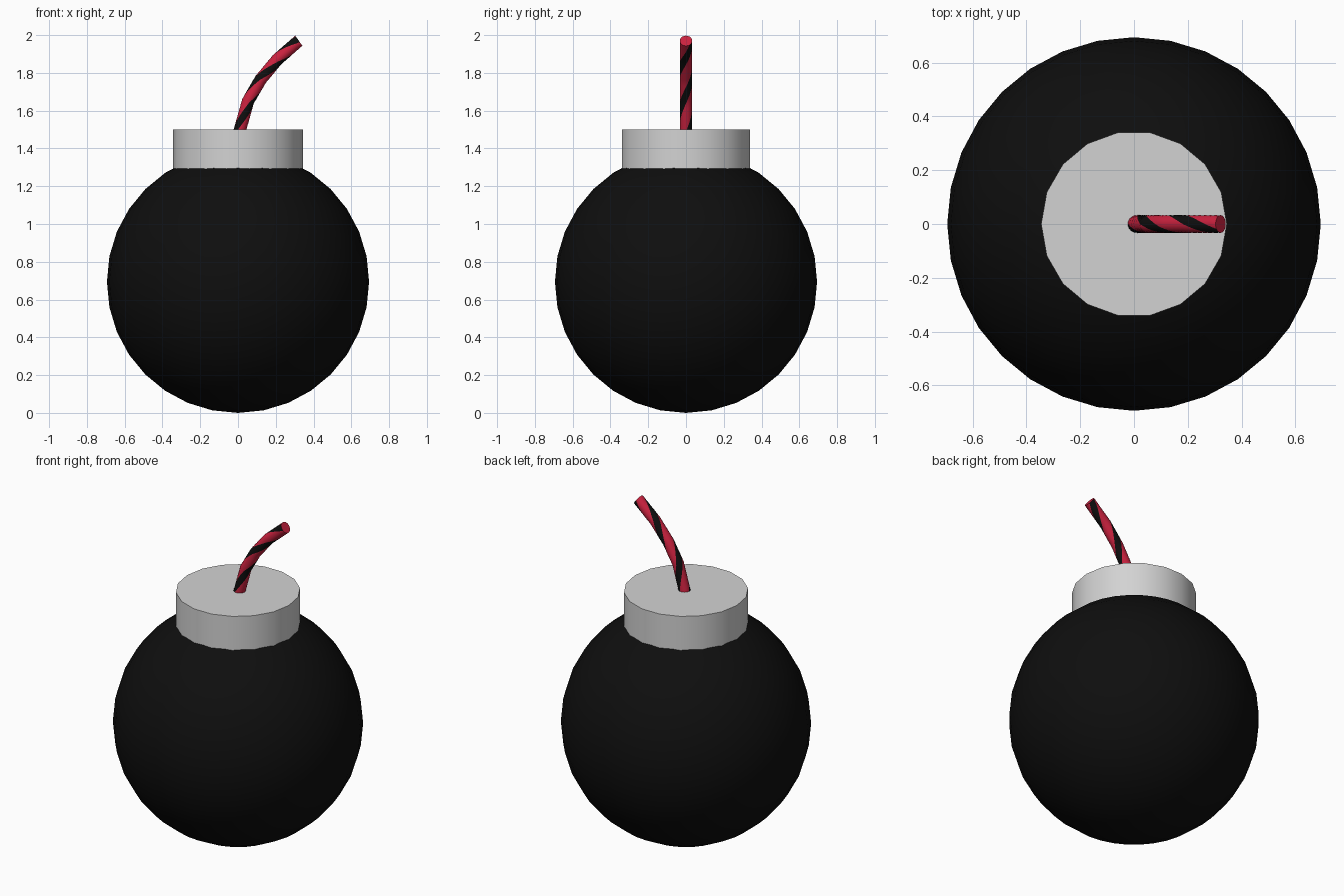
import bpy, bmesh, math
from mathutils import Vector

if "Cube" in bpy.data.objects:
    bpy.data.objects.remove(bpy.data.objects["Cube"])


def material(name, rgb):
    m = bpy.data.materials.new(name)
    m.diffuse_color = (*rgb, 1.0)
    m.use_nodes = True
    m.node_tree.nodes["Principled BSDF"].inputs["Base Color"].default_value = m.diffuse_color
    return m


black = material("black", (0.0045, 0.0045, 0.0045))
grey = material("light grey", (0.65, 0.65, 0.65))
red = material("red", (0.6, 0.016, 0.05))


def smooth(ob, angle):
    bpy.ops.object.select_all(action='DESELECT')
    ob.select_set(True)
    bpy.context.view_layer.objects.active = ob
    bpy.ops.object.shade_smooth_by_angle(angle=math.radians(angle))


# round body
R = 0.694
bpy.ops.mesh.primitive_uv_sphere_add(segments=32, ring_count=16, radius=R, location=(0, 0, R))
body = bpy.context.object
body.name = "body"
body.data.materials.append(black)
smooth(body, 40)

# cap: 18 sides with a corner on +x, sunk slightly into the body
bpy.ops.mesh.primitive_cylinder_add(vertices=18, radius=0.345, depth=0.22,
                                    location=(0, 0, 1.39), rotation=(0, 0, math.pi / 2))
cap = bpy.context.object
cap.name = "cap"
cap.data.materials.append(grey)
smooth(cap, 30)

# fuse path: x, z, lean from vertical in degrees
PATH = [(0.008, 1.49, 12), (0.053, 1.65, 22), (0.119, 1.764, 35),
        (0.207, 1.87, 45), (0.322, 1.97, 55)]
SIDES, STEPS, RADIUS, PITCH, START = 20, 6, 0.033, 0.53, 0.22

bm = bmesh.new()
rings, length, last = [], 0.0, None
for i in range((len(PATH) - 1) * STEPS + 1):
    k = min(i // STEPS, len(PATH) - 2)
    t = i / STEPS - k
    x, z, lean = (a + (b - a) * t for a, b in zip(PATH[k], PATH[k + 1]))
    p = Vector((x, 0, z))
    length += (p - last).length if last else 0
    last = p
    lean = math.radians(lean)
    up = Vector((-math.cos(lean), 0, math.sin(lean)))
    side = Vector((0, -1, 0))
    # each ring is turned so the face columns follow the twist
    twist = 2 * math.pi * (length - START) / PITCH
    ring = []
    for j in range(SIDES):
        a = twist + 2 * math.pi * j / SIDES
        ring.append(bm.verts.new(p + RADIUS * (up * math.cos(a) + side * math.sin(a))))
    rings.append(ring)

# two black stripes and two red stripes around the fuse
for r0, r1 in zip(rings, rings[1:]):
    for j in range(SIDES):
        n = (j + 1) % SIDES
        f = bm.faces.new((r0[j], r0[n], r1[n], r1[j]))
        f.material_index = 1 if math.cos(4 * math.pi * (j + 0.5) / SIDES) > 0.05 else 0
bm.faces.new(rings[-1])
bm.faces.new(rings[0][::-1])
bmesh.ops.recalc_face_normals(bm, faces=bm.faces)
mesh = bpy.data.meshes.new("fuse")
bm.to_mesh(mesh)
bm.free()
fuse = bpy.data.objects.new("fuse", mesh)
bpy.context.collection.objects.link(fuse)
mesh.materials.append(red)
mesh.materials.append(black)
smooth(fuse, 40)
